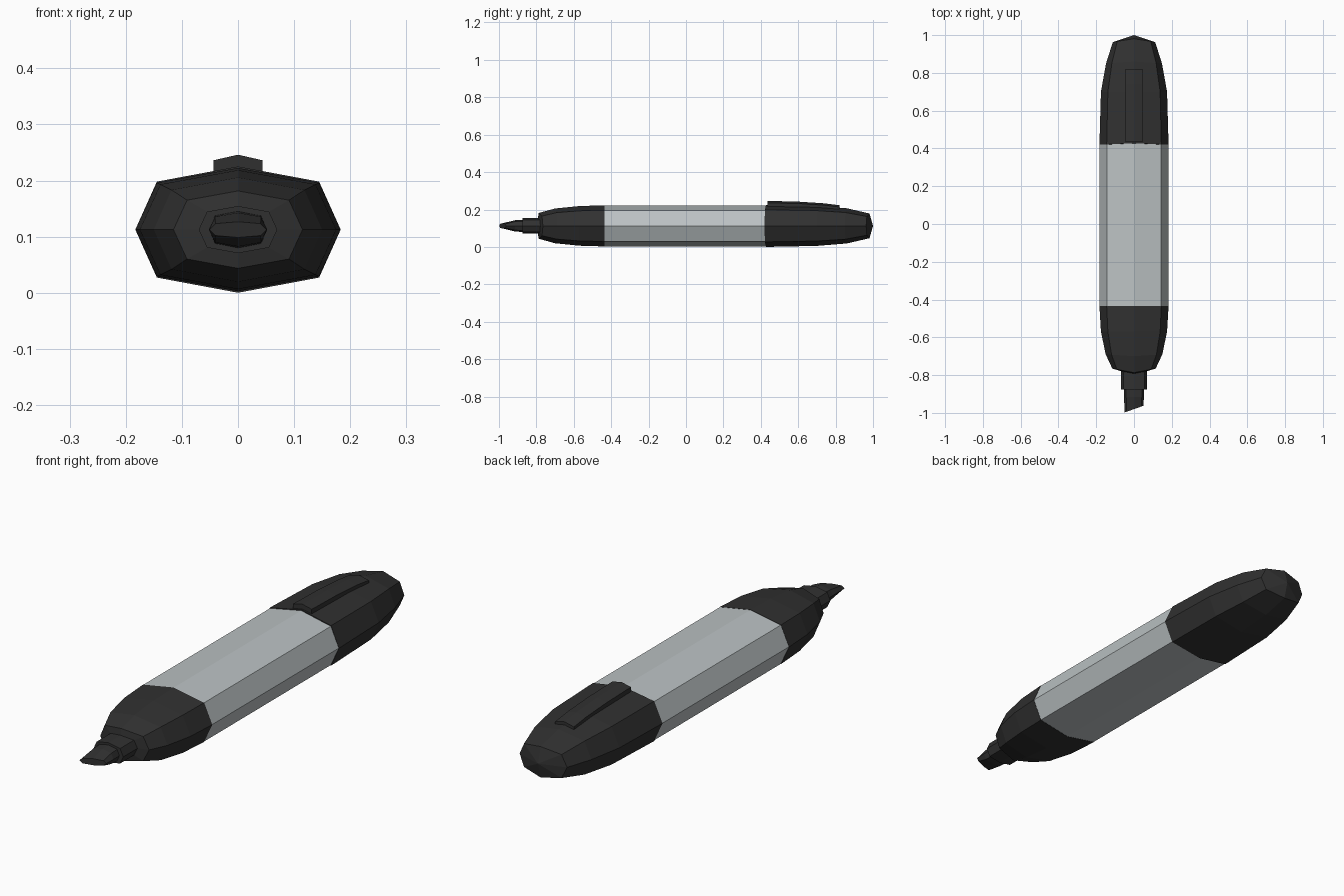
import bpy, bmesh

if "Cube" in bpy.data.objects:
    bpy.data.objects.remove(bpy.data.objects["Cube"])

# Unit octagon shared by every barrel section: half-width 1, half-height 1
OCT = [(1, 0), (0.79, 0.76), (0, 1), (-0.79, 0.76),
       (-1, 0), (-0.79, -0.76), (0, -1), (0.79, -0.76)]
CZ = 0.1125


def material(name, colour):
    m = bpy.data.materials.new(name)
    m.diffuse_color = (*colour, 1)
    m.use_nodes = True
    m.node_tree.nodes["Principled BSDF"].inputs["Base Color"].default_value = m.diffuse_color
    return m


def finish(name, bm, mat):
    bmesh.ops.recalc_face_normals(bm, faces=bm.faces[:])
    mesh = bpy.data.meshes.new(name)
    bm.to_mesh(mesh)
    bm.free()
    mesh.materials.append(mat)
    ob = bpy.data.objects.new(name, mesh)
    bpy.context.collection.objects.link(ob)
    return ob


def loft(name, rings, mat, tip=None, section=OCT):
    """rings: (y, half width, half height, forward bulge, slant across x)."""
    bm = bmesh.new()
    loops = []
    for y, w, h, bulge, slant in rings:
        loops.append([bm.verts.new((u * w, y + bulge * (1 - abs(u)) + slant * u, CZ + v * h))
                      for u, v in section])
    n = len(section)
    for a, b in zip(loops, loops[1:]):
        for i in range(n):
            j = (i + 1) % n
            bm.faces.new((a[i], a[j], b[j], b[i]))
    bm.faces.new(loops[0])
    if tip is None:
        bm.faces.new(loops[-1])
    else:
        apex = bm.verts.new((0, tip, CZ))
        for i in range(n):
            bm.faces.new((loops[-1][i], loops[-1][(i + 1) % n], apex))
    return finish(name, bm, mat)


black = material("black_plastic", (0.03, 0.03, 0.03))
grey = material("grey_barrel", (0.50, 0.54, 0.55))

# Barrel
loft("barrel", [(-0.435, 0.182, 0.109, 0, 0), (0.43, 0.182, 0.109, 0, 0)], grey)

# Rounded cap at the back
loft("back_cap", [(0.42, 0.183, 0.1125, 0.008, 0), (0.70, 0.175, 0.107, 0, 0),
                  (0.85, 0.148, 0.094, 0.01, 0), (0.963, 0.112, 0.066, 0.018, 0)],
     black, tip=1.0)

# Rounded shoulder at the front
loft("front_shoulder", [(-0.435, 0.183, 0.11, 0, 0), (-0.57, 0.175, 0.106, 0, 0),
                        (-0.69, 0.150, 0.093, -0.01, 0), (-0.765, 0.115, 0.069, -0.022, 0)],
     black, tip=-0.80)

# Collar and slanted chisel nib
loft("nib_collar", [(-0.74, 0.07, 0.042, 0, 0), (-0.875, 0.07, 0.042, 0, 0)], black)
loft("chisel_nib", [(-0.85, 0.052, 0.034, 0, 0), (-0.915, 0.052, 0.030, 0, 0),
                    (-0.98, 0.051, 0.014, 0, 0.018)], black)

# Pocket clip: ridge-topped strip following the cap
bm = bmesh.new()
loops = []
for y, top in [(0.435, 0.246), (0.60, 0.242), (0.74, 0.233), (0.82, 0.223)]:
    loops.append([bm.verts.new((x, y, z)) for x, z in
                  [(-0.044, top - 0.04), (0.044, top - 0.04), (0.044, top - 0.01),
                   (0, top), (-0.044, top - 0.01)]])
for a, b in zip(loops, loops[1:]):
    for i in range(5):
        j = (i + 1) % 5
        bm.faces.new((a[i], a[j], b[j], b[i]))
bm.faces.new(loops[0])
bm.faces.new(loops[-1])
finish("pocket_clip", bm, black)
